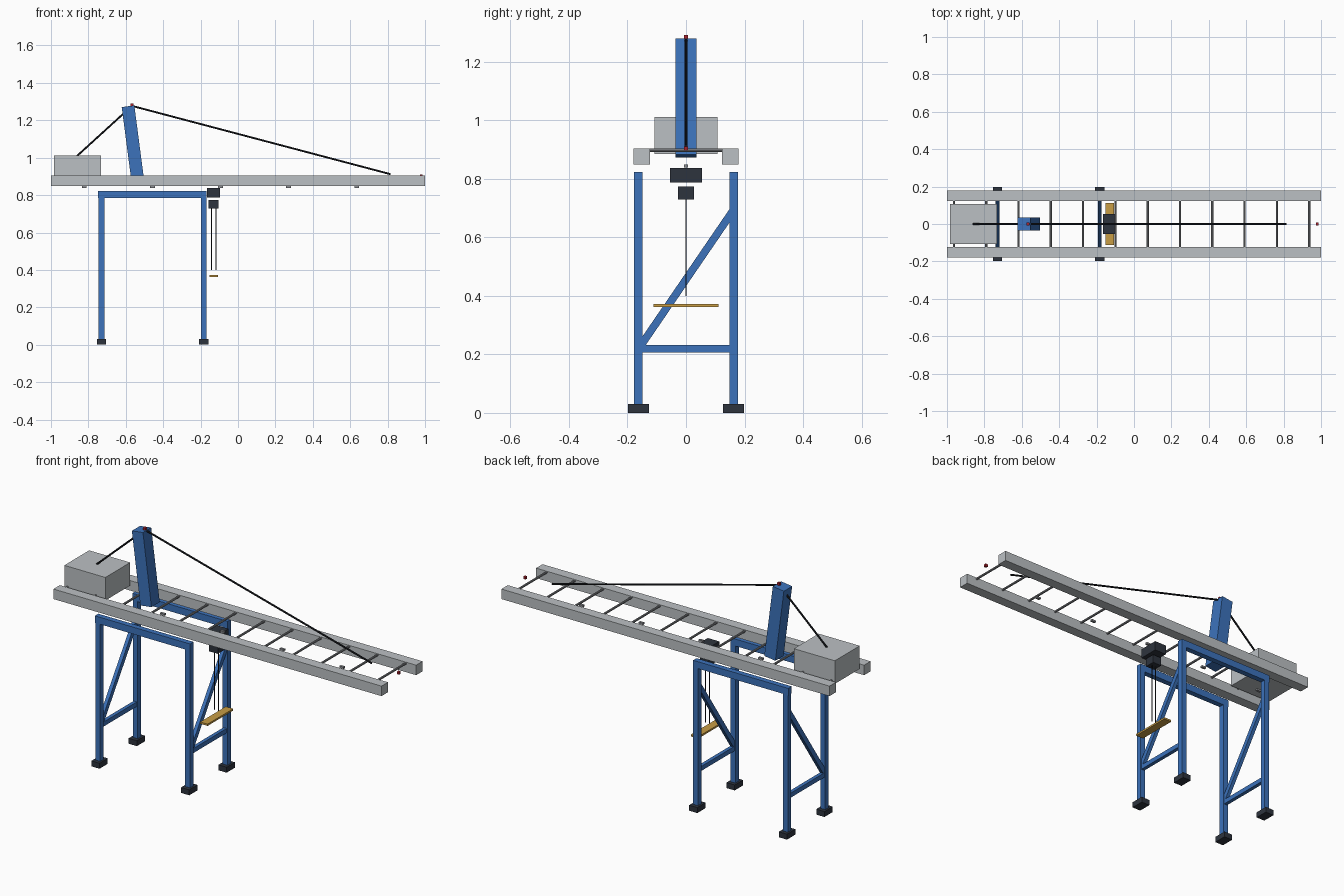
import bpy
from mathutils import Vector

cube = bpy.data.objects.get("Cube")
if cube:
    bpy.data.objects.remove(cube)


def material(name, r, g, b):
    m = bpy.data.materials.new(name)
    m.use_nodes = True
    m.diffuse_color = (r, g, b, 1)
    bsdf = next(n for n in m.node_tree.nodes if n.type == 'BSDF_PRINCIPLED')
    bsdf.inputs["Base Color"].default_value = (r, g, b, 1)
    return m


GREY = material("light grey", 0.50, 0.53, 0.55)
STEEL = material("rung grey", 0.27, 0.28, 0.30)
BLUE = material("frame blue", 0.045, 0.17, 0.50)
DARK = material("dark slate", 0.027, 0.034, 0.048)
CABLE = material("cable black", 0.012, 0.014, 0.018)
YELLOW = material("spreader yellow", 0.58, 0.34, 0.06)
RED = material("lamp red", 0.42, 0.015, 0.025)


def box(name, center, size, mat):
    bpy.ops.mesh.primitive_cube_add(size=1, location=center)
    ob = bpy.context.object
    ob.name = name
    ob.scale = size
    bpy.ops.object.transform_apply(location=False, rotation=False, scale=True)
    ob.data.materials.append(mat)
    return ob


def aim(ob, a, b):
    """Turn the object's z axis along a-b, keeping the other axes square."""
    d = Vector(b) - Vector(a)
    ob.rotation_euler = Vector((0, 0, 1)).rotation_difference(d).to_euler()


def strut(name, a, b, wx, wy, mat):
    a, b = Vector(a), Vector(b)
    ob = box(name, (a + b) / 2, (wx, wy, (b - a).length), mat)
    aim(ob, a, b)


def rod(name, a, b, radius, mat):
    a, b = Vector(a), Vector(b)
    bpy.ops.mesh.primitive_cylinder_add(vertices=8, radius=radius,
                                        depth=(b - a).length, location=(a + b) / 2)
    ob = bpy.context.object
    ob.name = name
    aim(ob, a, b)
    ob.data.materials.append(mat)
    bpy.ops.object.shade_smooth_by_angle()


LEG_X = (-0.73, -0.183)
LEG_Y = 0.163

# Portal frame: legs, feet and long top beams on both sides
for side, s in (("left", 1), ("right", -1)):
    y = s * LEG_Y
    for x in LEG_X:
        box(f"{side}_leg", (x, y, 0.405), (0.03, 0.03, 0.78), BLUE)
        box(f"{side}_foot", (x, y, 0.015), (0.05, 0.072, 0.03), DARK)
    box(f"{side}_top_beam", (-0.458, y, 0.804), (0.58, 0.03, 0.038), BLUE)
    # Boom girder
    box(f"{side}_girder", (0, s * 0.151, 0.876), (2, 0.056, 0.055), GREY)

# Cross ties and diagonal braces
for x in LEG_X:
    box("cross_tie", (x, 0, 0.219), (0.02, 0.356, 0.025), BLUE)
    strut("diagonal_brace", (x, -0.158, 0.225), (x, 0.16, 0.69), 0.02, 0.026, BLUE)

# Boom rungs
for i in range(12):
    x = -0.963 + i * 0.1727
    rod("rung", (x, -0.165, 0.897), (x, 0.165, 0.897), 0.006, STEEL)

# Small hangers under the boom
for i in range(5):
    box("hanger", (-0.822 + i * 0.3643, 0, 0.843), (0.026, 0.013, 0.01), STEEL)

# Machinery house, leaning mast and stay cables
box("machinery_house", (-0.858, 0, 0.948), (0.25, 0.216, 0.127), GREY)
strut("mast", (-0.536, 0, 0.878), (-0.588, 0, 1.275), 0.068, 0.072, BLUE)
apex = (-0.567, 0, 1.277)
rod("fore_stay", apex, (0.815, 0, 0.912), 0.005, CABLE)
rod("back_stay", apex, (-0.86, 0, 1.01), 0.005, CABLE)

# Warning lamps
box("mast_lamp", (-0.567, 0, 1.284), (0.014, 0.014, 0.014), RED)
box("boom_lamp", (0.98, 0, 0.904), (0.014, 0.014, 0.014), RED)

# Trolley, hoist block, ropes and spreader
TX = -0.13
box("trolley", (TX, 0, 0.812), (0.07, 0.108, 0.051), DARK)
box("hoist_block", (TX, 0, 0.751), (0.053, 0.056, 0.045), DARK)
for dx in (-0.012, 0.012):
    rod("hoist_rope", (TX + dx, 0, 0.735), (TX + dx, 0, 0.40), 0.0025, CABLE)
box("spreader", (TX, 0, 0.367), (0.045, 0.222, 0.01), YELLOW)
